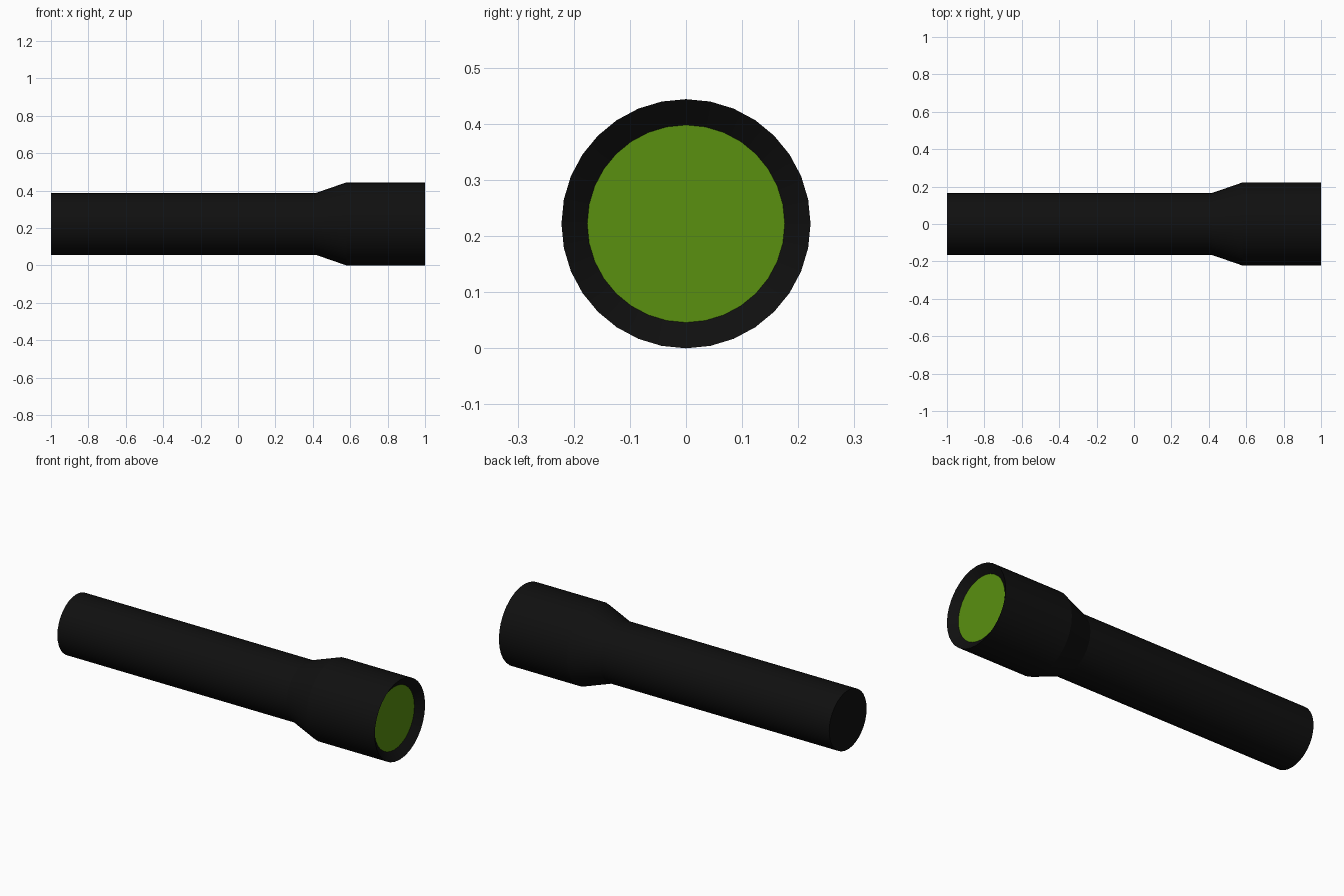
import bpy, bmesh, math

if "Cube" in bpy.data.objects:
    bpy.data.objects.remove(bpy.data.objects["Cube"])

SIDES = 32
AXIS_Z = 0.222


def material(name, rgb):
    m = bpy.data.materials.new(name)
    m.diffuse_color = (*rgb, 1.0)
    m.use_nodes = True
    m.node_tree.nodes["Principled BSDF"].inputs["Base Color"].default_value = m.diffuse_color
    return m


black = material("black casing", (0.005, 0.005, 0.005))
green = material("green lens", (0.10, 0.28, 0.005))


def lathe(name, profile, mat, cap_start=False, cap_end=False):
    """Revolve (x, radius) points about the long axis."""
    bm = bmesh.new()
    rings = []
    for x, r in profile:
        ring = []
        for i in range(SIDES):
            a = 2 * math.pi * i / SIDES
            ring.append(bm.verts.new((x, r * math.cos(a), AXIS_Z + r * math.sin(a))))
        rings.append(ring)
    for a, b in zip(rings, rings[1:]):
        for i in range(SIDES):
            j = (i + 1) % SIDES
            bm.faces.new((a[i], a[j], b[j], b[i])[::-1])
    if cap_start:
        bm.faces.new(rings[0][::-1])
    if cap_end:
        bm.faces.new(rings[-1])
    mesh = bpy.data.meshes.new(name)
    bm.to_mesh(mesh)
    bm.free()
    mesh.materials.append(mat)
    obj = bpy.data.objects.new(name, mesh)
    bpy.context.collection.objects.link(obj)
    bpy.ops.object.select_all(action='DESELECT')
    obj.select_set(True)
    bpy.context.view_layer.objects.active = obj
    bpy.ops.object.shade_smooth_by_angle(angle=math.radians(15))
    return obj


# Handle tube, closed at the tail
lathe("handle", [(-1, 0.165), (0.415, 0.165)], black, cap_start=True)

# Flared head with a bevelled rim sloping in to the lens
lathe("head", [(0.415, 0.165), (0.58, 0.222), (1.0, 0.222), (0.966, 0.176)], black)

# Flat lens disc, set back inside the rim
lens = bmesh.new()
ring = [lens.verts.new((0.966, 0.176 * math.cos(2 * math.pi * i / SIDES),
                        AXIS_Z + 0.176 * math.sin(2 * math.pi * i / SIDES)))
        for i in range(SIDES)]
lens.faces.new(ring)
lens_mesh = bpy.data.meshes.new("lens")
lens.to_mesh(lens_mesh)
lens.free()
lens_mesh.materials.append(green)
bpy.context.collection.objects.link(bpy.data.objects.new("lens", lens_mesh))
